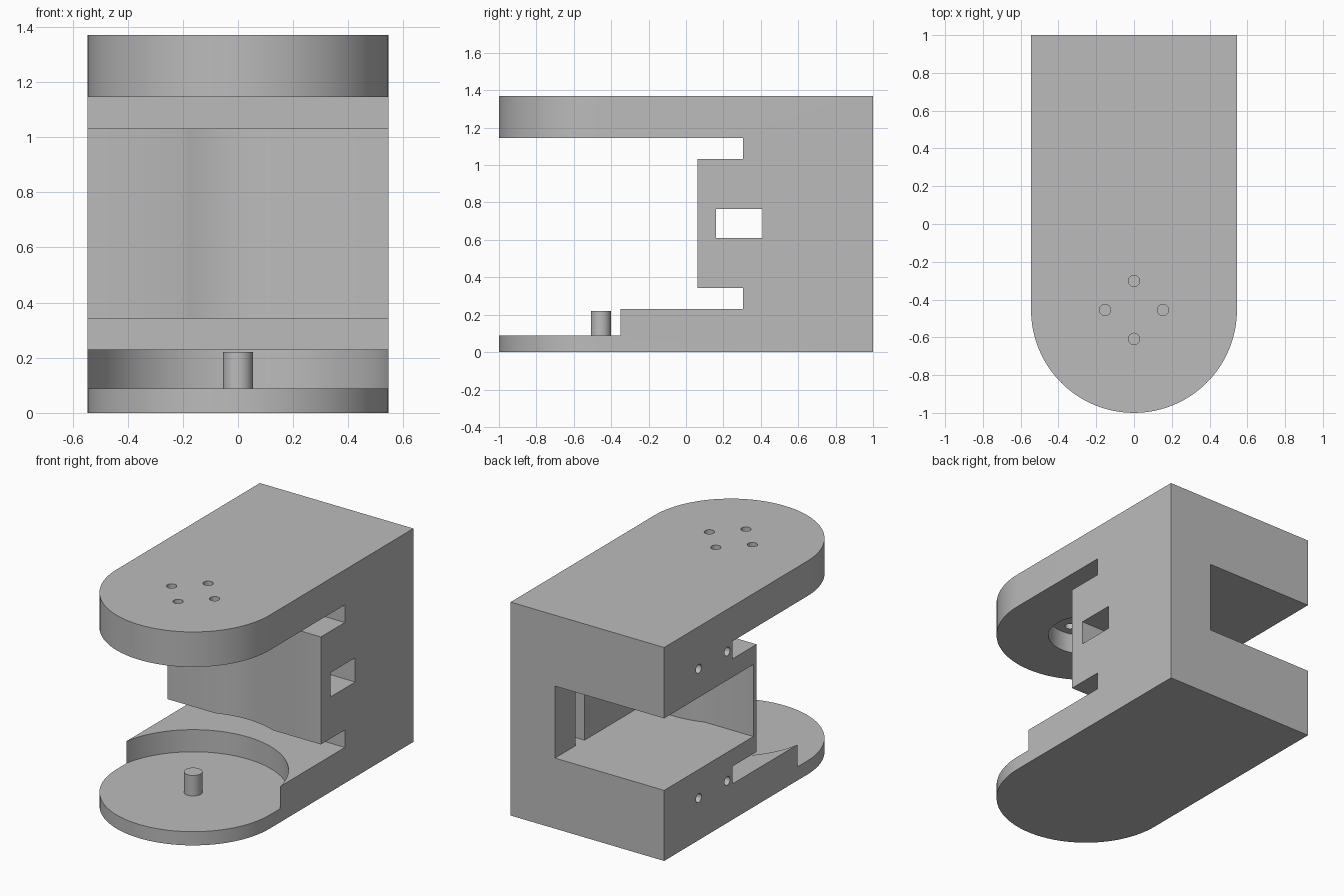
import bpy, bmesh, math
from mathutils import Matrix, Vector

cube = bpy.data.objects.get("Cube")
if cube:
    bpy.data.objects.remove(cube, do_unlink=True)

W = 0.545            # half width and nose radius
PIVOT = -0.455       # y of the wheel axis
TOP = 1.37
SEG = 96

grey = bpy.data.materials.new("light grey")
grey.use_nodes = True
grey.diffuse_color = (0.5, 0.5, 0.5, 1)
grey.node_tree.nodes["Principled BSDF"].inputs["Base Color"].default_value = (0.5, 0.5, 0.5, 1)


def prism(name, points, axis, lo, hi):
    """Extrude a 2D outline: axis 'z' reads points as x, y; axis 'x' as y, z."""
    bm = bmesh.new()
    place = (lambda a, b: (a, b, lo)) if axis == "z" else (lambda a, b: (lo, a, b))
    face = bm.faces.new([bm.verts.new(place(a, b)) for a, b in points])
    solid = bmesh.ops.extrude_face_region(bm, geom=[face])
    shift = Vector((0, 0, hi - lo)) if axis == "z" else Vector((hi - lo, 0, 0))
    bmesh.ops.translate(bm, vec=shift,
                        verts=[g for g in solid["geom"] if isinstance(g, bmesh.types.BMVert)])
    bmesh.ops.recalc_face_normals(bm, faces=bm.faces)
    mesh = bpy.data.meshes.new(name)
    bm.to_mesh(mesh)
    bm.free()
    mesh.materials.append(grey)
    obj = bpy.data.objects.new(name, mesh)
    bpy.context.scene.collection.objects.link(obj)
    return obj


def rect(a0, a1, b0, b1):
    return [(a0, b0), (a1, b0), (a1, b1), (a0, b1)]


def arc(a, b, r, start, end, n):
    steps = [math.radians(start + (end - start) * i / n) for i in range(n + 1)]
    return [(a + r * math.cos(t), b + r * math.sin(t)) for t in steps]


def circle(a, b, r, n=SEG):
    return arc(a, b, r, 0, 360, n)[:-1]


def cut(body, cutter):
    cutter.hide_render = True
    mod = body.modifiers.new("cut", "BOOLEAN")
    mod.operation, mod.solver, mod.object = "DIFFERENCE", "EXACT", cutter
    graph = bpy.context.evaluated_depsgraph_get()
    mesh = bpy.data.meshes.new_from_object(body.evaluated_get(graph))
    body.modifiers.clear()
    body.data = mesh
    bpy.data.objects.remove(cutter, do_unlink=True)


def finish(obj):
    obj.data.shade_smooth()
    obj.data.set_sharp_from_angle(angle=math.radians(30))


# Round-nosed block
body = prism("fork_body", arc(0, PIVOT, W, 180, 360, SEG // 2) + [(W, 1), (-W, 1)], "z", 0, TOP)

# Open mouth between the arms, with a relief notch above and below the front wall
mouth = [(-1.2, 0.23), (0.305, 0.23), (0.305, 0.342), (0.062, 0.342),
         (0.062, 1.032), (0.305, 1.032), (0.305, 1.145), (-1.2, 1.145)]
cut(body, prism("mouth_cutter", mouth, "x", -0.8, 0.8))

# Round clearance in the lower arm and the front wall
cut(body, prism("clearance_cutter", circle(0, PIVOT, W + 0.01), "z", 0.088, 1.09))

# Rear pocket, open to the back and right, with a bulged front and a slot in the left wall
bulge = math.degrees(math.asin((0.095 - PIVOT) / 0.585))
pocket = [(-0.8, 1.2), (-0.8, 0.095)] + arc(0, PIVOT, 0.585, 180 - bulge, bulge, 16)
pocket += [(0.23, 0.095), (0.23, 0.7), (0.3, 0.7), (0.3, 0.79), (0.23, 0.79), (0.23, 1.2)]
cut(body, prism("pocket_cutter", pocket, "z", 0.453, 0.915))

# Window through the left wall
cut(body, prism("window_cutter", rect(0.16, 0.41, 0.61, 0.765), "x", 0.15, 0.8))

# Cover screw bores on the right side
for y in (0.36, 0.65):
    for z in (0.27, 1.1):
        cut(body, prism("bore_cutter", circle(y, z, 0.028, 24), "x", -0.8, -0.15))

# Bearing recess under the upper arm, and its four screw holes
cut(body, prism("recess_cutter", circle(0, PIVOT, 0.23), "z", 1.1, 1.275))
for i in range(4):
    t = math.radians(90 * i)
    hole = circle(0.153 * math.cos(t), PIVOT + 0.153 * math.sin(t), 0.03, 24)
    cut(body, prism("hole_cutter", hole, "z", 1.2, 1.5))
finish(body)

# Pivot post on the lower arm
post = prism("pivot_post", circle(0, PIVOT, 0.054, 48), "z", 0.05, 0.22)
finish(post)
